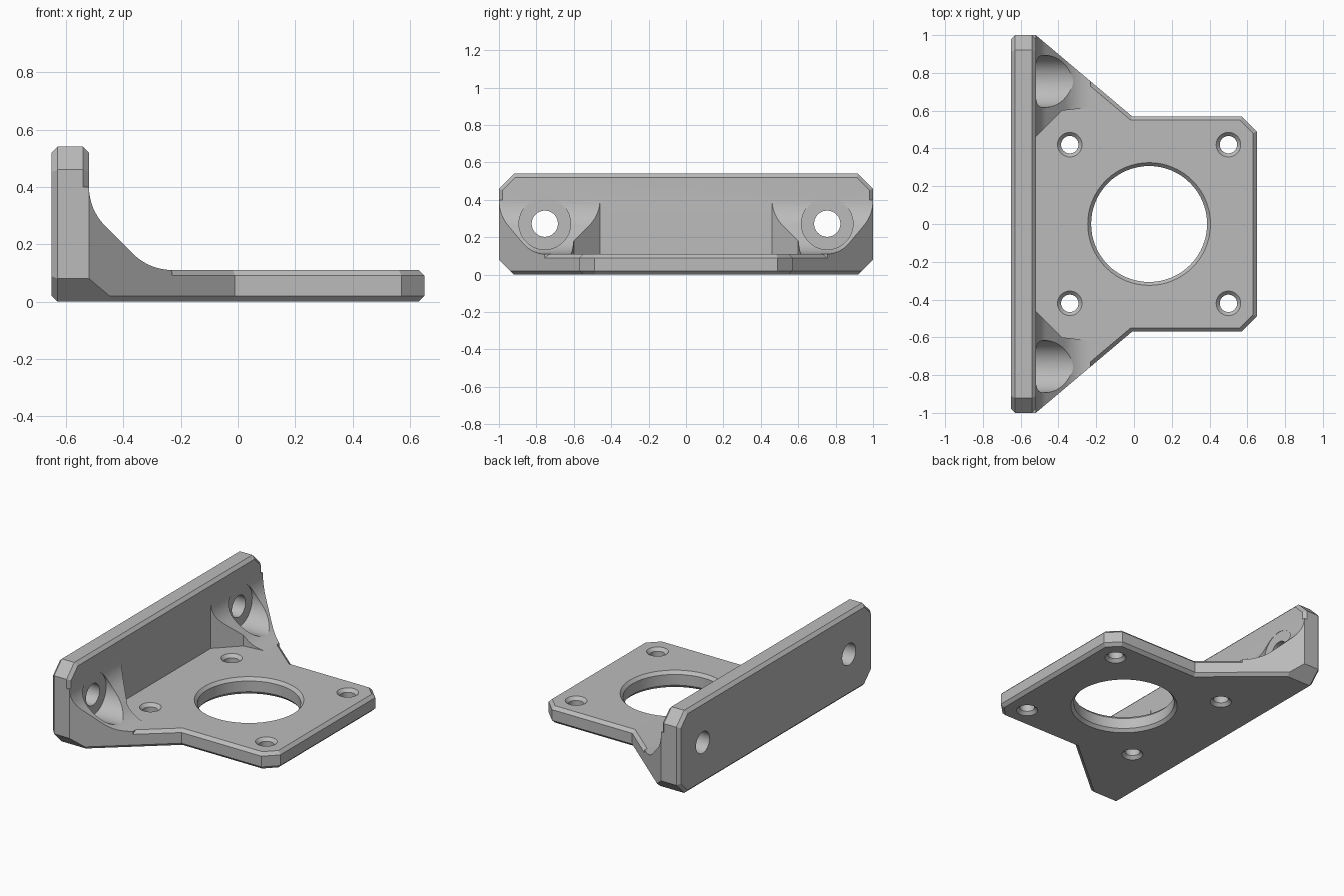
import bpy, bmesh, math
from mathutils import Vector

if "Cube" in bpy.data.objects:
    bpy.data.objects.remove(bpy.data.objects["Cube"], do_unlink=True)

grey = bpy.data.materials.new("plain_grey")
grey.use_nodes = True
grey.diffuse_color = (0.5, 0.5, 0.5, 1)
grey.node_tree.nodes["Principled BSDF"].inputs["Base Color"].default_value = (0.5, 0.5, 0.5, 1)

# Axis order that maps (u, v, depth) to world coordinates
PLACE = {
    "X": lambda u, v, d: Vector((d, u, v)),
    "Y": lambda u, v, d: Vector((u, d, v)),
    "Z": lambda u, v, d: Vector((u, v, d)),
}


def finish(name, bm):
    bmesh.ops.recalc_face_normals(bm, faces=bm.faces)
    mesh = bpy.data.meshes.new(name)
    bm.to_mesh(mesh)
    bm.free()
    mesh.materials.append(grey)
    ob = bpy.data.objects.new(name, mesh)
    bpy.context.collection.objects.link(ob)
    return ob


def prism(name, outline, axis, lo, hi, chamfer=0):
    """Extrude an outline along an axis, with chamfered rims."""
    bm = bmesh.new()
    caps = [[bm.verts.new(PLACE[axis](u, v, d)) for u, v in outline] for d in (lo, hi)]
    rims = [bm.faces.new(cap) for cap in caps]
    n = len(outline)
    for i in range(n):
        j = (i + 1) % n
        bm.faces.new((caps[0][i], caps[0][j], caps[1][j], caps[1][i]))
    bmesh.ops.recalc_face_normals(bm, faces=bm.faces)
    if chamfer:
        edges = list({e for f in rims for e in f.edges})
        bmesh.ops.bevel(bm, geom=edges, offset=chamfer, segments=1,
                        affect="EDGES", clamp_overlap=False)
    return finish(name, bm)


def turned(name, centre, axis, profile, sides=64):
    """Stack rings of (radius, depth) into a closed round cutter."""
    bm = bmesh.new()
    rings = []
    for r, d in profile:
        angles = [2 * math.pi * i / sides for i in range(sides)]
        rings.append([bm.verts.new(PLACE[axis](centre[0] + r * math.cos(a),
                                               centre[1] + r * math.sin(a), d))
                      for a in angles])
    for a, b in zip(rings, rings[1:]):
        for i in range(sides):
            j = (i + 1) % sides
            bm.faces.new((a[i], a[j], b[j], b[i]))
    bm.faces.new(rings[0])
    bm.faces.new(rings[-1])
    return finish(name, bm)


def combine(target, tool, operation):
    """Apply a boolean and discard the tool."""
    mod = target.modifiers.new("combine", "BOOLEAN")
    mod.operation, mod.object, mod.solver = operation, tool, "EXACT"
    graph = bpy.context.evaluated_depsgraph_get()
    mesh = bpy.data.meshes.new_from_object(target.evaluated_get(graph))
    target.modifiers.clear()
    target.data = mesh
    bpy.data.objects.remove(tool, do_unlink=True)


def mirrored(half):
    """Close a half outline by mirroring its second half across v = 0."""
    return half + [(u, -v) for u, v in reversed(half)]


T = 0.11        # plate thickness
C = 0.02        # rim chamfer
FACE = -0.52    # inner face of the wall

# Flared base plate
bracket = prism("mounting_bracket", mirrored(
    [(-0.58, 1), (FACE, 1), (-0.01, 0.57), (0.57, 0.57), (0.65, 0.49)]), "Z", 0, T, C)

# Gusset side profile: slope blended into wall and plate
R, t = 0.193, 0.08
steps = [math.radians(45 * i / 8) for i in range(9)]
upper = [(FACE + R - R * math.cos(a), 0.32 + t - R * math.sin(a)) for a in steps]
lower = [(-0.31 + t - R * math.sin(a), T + R - R * math.cos(a)) for a in reversed(steps)]
side_profile = [(-0.58, 0.05), (-0.58, 0.32 + t)] + upper + lower + [(-0.31 + t, 0.05)]

# Gussets at both ends of the wall
for s in (1, -1):
    gusset = prism("gusset", side_profile, "Y", s * 0.3, s * 1.1)
    footprint = [(-0.59, 1), (FACE, 1), (-0.01, 0.57), (-0.2, 0.62), (-0.38, 0.6), (-0.59, 0.39)]
    combine(gusset, prism("footprint", [(x, s * y) for x, y in footprint], "Z", 0.03, 0.6),
            "INTERSECT")
    combine(bracket, gusset, "UNION")

# Trim the lower outer corners at 45 degrees
trim = [(0.82, -0.1), (1.2, 0.28), (1.2, 0.8), (-1.2, 0.8), (-1.2, 0.28), (-0.82, -0.1)]
combine(bracket, prism("trim", trim, "X", -1, 1), "INTERSECT")

# Upright wall with clipped corners
wall = [(0.92, 0), (1, 0.08), (1, 0.46), (0.92, 0.54),
        (-0.92, 0.54), (-1, 0.46), (-1, 0.08), (-0.92, 0)]
combine(bracket, prism("wall", wall, "X", -0.65, FACE, C), "UNION")


# Plate holes, countersunk on both faces
def plate_hole(x, y, r, rim):
    k = rim - r
    profile = [(rim + k, -C), (r, C), (r, T - C), (rim + k, T + C)]
    combine(bracket, turned("plate_hole", (x, y), "Z", profile), "DIFFERENCE")


plate_hole(0.08, 0, 0.307, 0.325)
for sx in (-1, 1):
    for sy in (-1, 1):
        plate_hole(0.08 + sx * 0.42, sy * 0.42, 0.046, 0.065)

# Wall bolt holes with clearance for the heads
for s in (1, -1):
    bolt = [(0.07, -0.8), (0.07, FACE - 0.002), (0.138, FACE - 0.002), (0.138, 0)]
    combine(bracket, turned("bolt_hole", (s * 0.755, 0.272), "X", bolt), "DIFFERENCE")

# Smooth the round surfaces, keep the edges sharp
bpy.ops.object.select_all(action="DESELECT")
bracket.select_set(True)
bpy.context.view_layer.objects.active = bracket
bpy.ops.object.shade_smooth_by_angle(angle=math.radians(20))
